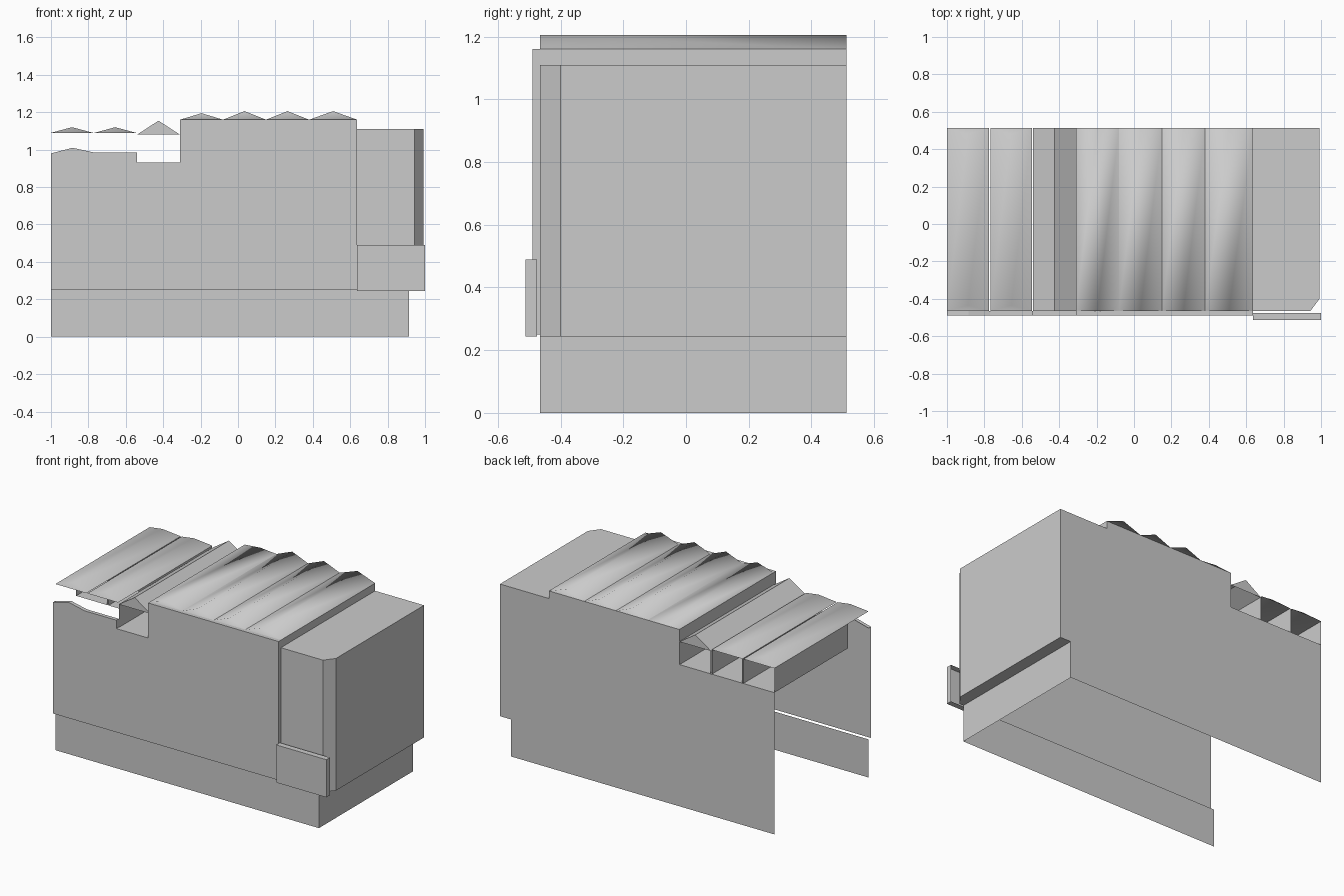
import bpy, math

if "Cube" in bpy.data.objects:
    bpy.data.objects.remove(bpy.data.objects["Cube"])

YF, YW, YB = -0.49, -0.465, 0.512   # facade, recessed front wall, back wall


def mesh(name, verts, faces, smooth=False):
    me = bpy.data.meshes.new(name)
    me.from_pydata(verts, [], faces)
    me.validate()
    ob = bpy.data.objects.new(name, me)
    bpy.context.collection.objects.link(ob)
    if smooth:
        for p in me.polygons:
            p.use_smooth = True
    return ob


def sheet_xz(name, pts, y, back=False):
    """Upright flat panel from an x-z outline, facing front or back."""
    ids = list(range(len(pts)))
    return mesh(name, [(x, y, z) for x, z in pts], [ids[::-1] if back else ids])


def strip(name, pts, y0, y1):
    """Open x-z path swept along y."""
    n = len(pts)
    v = [(x, y, z) for y in (y0, y1) for x, z in pts]
    return mesh(name, v, [(i, i + 1, n + i + 1, n + i) for i in range(n - 1)])


def gable(name, x0, x1, z0, zf, zb, inset=0.0, y0=YW, smooth=True):
    """Low ridge roof with a closed front end; zf/zb are ridge heights."""
    xm = (x0 + x1) / 2
    v = [(x0, y0, z0), (xm, y0 + inset, zf), (x1, y0, z0),
         (x0, YB, z0), (xm, YB - inset, zb), (x1, YB, z0)]
    return mesh(name, v, [(0, 3, 4, 1), (1, 4, 5, 2), (0, 1, 2), (3, 5, 4)], smooth)


# Front facade with stepped top, plus its shallow top and end returns
top = [(0.637, 1.16), (-0.31, 1.16), (-0.31, 0.93), (-0.54, 0.93), (-0.54, 0.985),
       (-0.77, 0.985), (-0.885, 1.01), (-1, 0.98)]
sheet_xz("front_facade", [(-1, 0.25), (0.637, 0.25)] + top, YF)
strip("facade_return", [(0.637, 0.25)] + top, YF, YW)

# Plinth
sheet_xz("front_plinth", [(-1, 0), (0.913, 0), (0.913, 0.25), (-1, 0.25)], YW)
strip("side_plinth", [(0.913, 0), (0.913, 0.245)], YW, YB)

# Back wall
sheet_xz("back_wall", [(-1, 0), (0.913, 0), (0.913, 0.243), (0.992, 0.243),
                       (0.992, 1.11), (0.637, 1.11), (0.637, 1.16), (-0.31, 1.16),
                       (-0.31, 0.93), (-1, 0.93)], YB, True)

# Right wing with chamfered front corner
ring = [(0.637, YW), (0.943, YW), (0.992, -0.4), (0.992, YB)]
v = [(x, y, z) for z in (0.243, 1.11) for x, y in ring] + [(0.637, YB, 1.11)]
v += [(0.913, YW, 0.243), (0.913, YB, 0.243)]
mesh("right_wing", v, [(0, 1, 5, 4), (1, 2, 6, 5), (2, 3, 7, 6),
                       (4, 5, 6, 7, 8), (9, 10, 3, 2, 1)])

# Open-backed panel box at the wing's lower front
xa, xb, ya, yb, za, zb = 0.637, 1.0, -0.512, -0.475, 0.243, 0.49
v = [(x, y, z) for y in (ya, yb) for x, z in ((xa, za), (xb, za), (xb, zb), (xa, zb))]
mesh("wing_panel", v, [(0, 1, 2, 3), (0, 4, 5, 1), (1, 5, 6, 2), (2, 6, 7, 3), (3, 7, 4, 0)])

# Main roof: four ridges and the low walls beside them
xs = [-0.31, -0.08, 0.15, 0.38, 0.637]
for i in range(4):
    zf, zb = (1.195, 1.17) if i == 0 else (1.206, 1.206)
    gable(f"main_roof_{i + 1}", xs[i], xs[i + 1], 1.16, zf, zb)
strip("main_right_wall", [(0.637, 1.11), (0.637, 1.16)], YW, YB)
strip("main_left_wall", [(-0.31, 1.16), (-0.31, 0.93)], YW, YB)

# Open bays on the left, each a floor with two side walls
for i, (x0, x1, zt, y0) in enumerate([(-1, -0.775, 1.09, -0.25),
                                      (-0.765, -0.546, 1.09, -0.25),
                                      (-0.537, -0.312, 1.08, YW)]):
    strip(f"open_bay_{i + 1}", [(x0, zt), (x0, 0.93), (x1, 0.93), (x1, zt)], y0, YB)

# Bay roofs
gable("bay_roof_1", -1, -0.775, 1.09, 1.12, 1.12, 0.03)
gable("bay_roof_2", -0.768, -0.545, 1.09, 1.12, 1.12, 0.03)
gable("bay_roof_3", -0.54, -0.31, 1.08, 1.155, 1.155, smooth=False)
